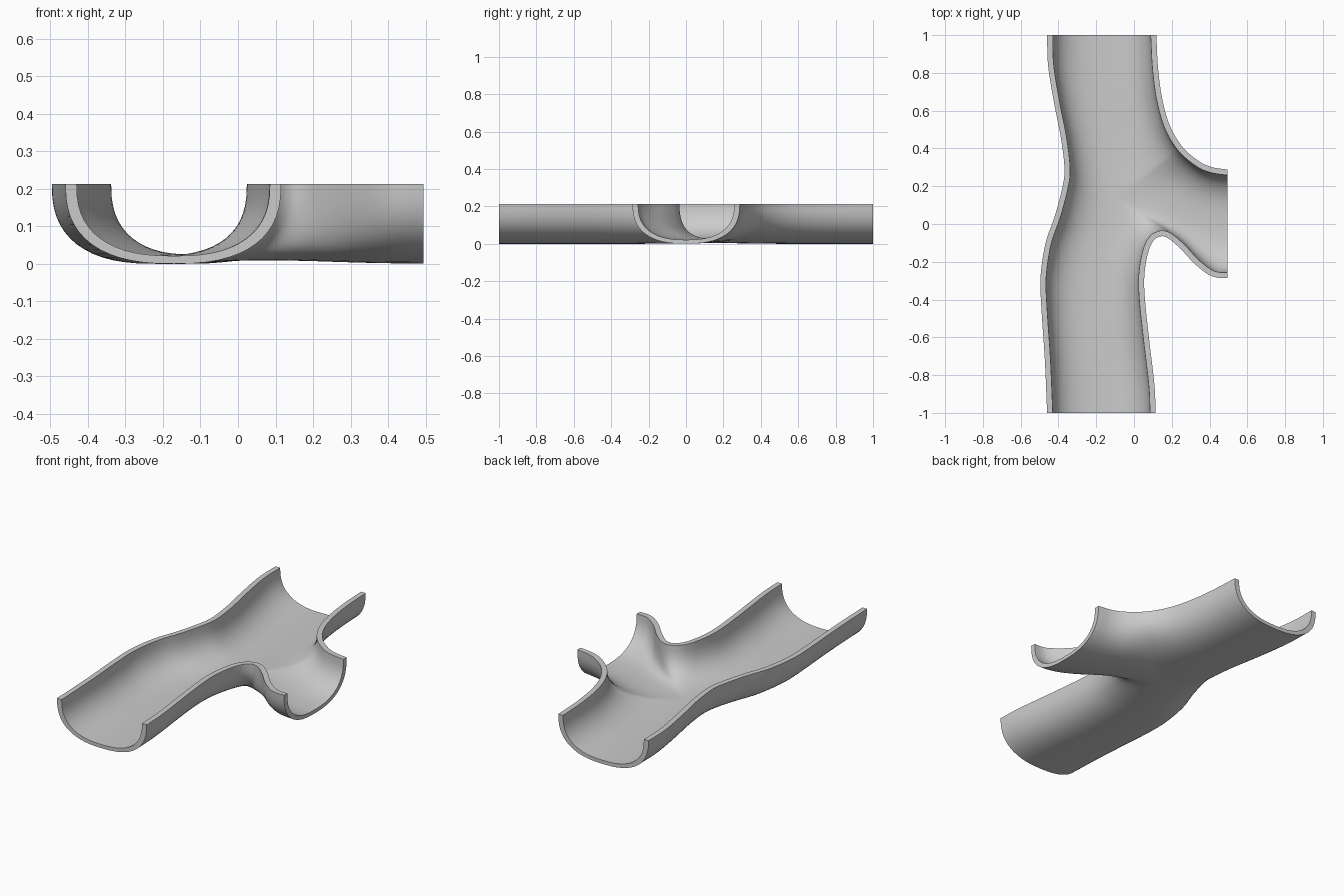
import bpy, bmesh, math
from mathutils import Vector

if "Cube" in bpy.data.objects:
    bpy.data.objects.remove(bpy.data.objects["Cube"])

N, M = 32, 14          # samples along each half wall / across the profile
TOP, WALL, FLOOR = 0.213, 0.03, 0.021


def spline(pts, n=12):
    """Dense Catmull-Rom curve; control point k lands on index k*n."""
    p = [Vector(q) for q in pts]
    p = [2 * p[0] - p[1]] + p + [2 * p[-1] - p[-2]]
    out = []
    for i in range(1, len(p) - 2):
        a, b, c, d = p[i - 1:i + 3]
        for k in range(n):
            t = k / n
            out.append(0.5 * (2 * b + (c - a) * t + (2 * a - 5 * b + 4 * c - d) * t * t
                              + (3 * b - a - 3 * c + d) * t ** 3))
    return out + [p[-2]]


def resample(c):
    """N equal steps by arc length."""
    s = [0]
    for a, b in zip(c, c[1:]):
        s.append(s[-1] + (b - a).length)
    out, j = [], 0
    for i in range(N + 1):
        d = s[-1] * i / N
        while j < len(c) - 2 and s[j + 1] < d:
            j += 1
        out.append(c[j].lerp(c[j + 1], min(1, (d - s[j]) / (s[j + 1] - s[j]))))
    return out


def halves(pts, k):
    c = spline(pts)
    return resample(c[:k * 12 + 1]), resample(c[k * 12:])


# Floor centre lines: main channel split at the junction, plus the branch
low, up = halves([(-.17, -1), (-.19, -.7), (-.22, -.4), (-.2, -.15), (-.11, .13),
                  (-.115, .4), (-.15, .7), (-.17, 1)], 4)
branch = resample(spline([(-.11, .13), (.1, .12), (.3, .05), (.495, 0)]))

# Outer wall lines as seen from above, split opposite the junction
left = halves([(-.46, -1), (-.472, -.72), (-.49, -.45), (-.495, -.28), (-.468, -.1),
               (-.42, .04), (-.38, .19), (-.368, .29), (-.386, .45), (-.423, .64),
               (-.455, .84), (-.46, 1)], 6)
crook = halves([(.115, -1), (.108, -.85), (.08, -.61), (.058, -.4), (.055, -.27),
                (.075, -.15), (.105, -.085), (.14, -.065), (.18, -.075), (.245, -.13),
                (.32, -.21), (.39, -.265), (.44, -.284), (.495, -.286)], 7)
bend = halves([(.495, .288), (.41, .302), (.34, .335), (.255, .41), (.19, .52),
               (.15, .66), (.128, .82), (.118, 1)], 3)

bm = bmesh.new()


def add_side(wall, seam):
    """One side of the trough: outer and inner skin from wall line to floor line."""
    w, s = wall[0] + wall[1][1:], seam[0] + seam[1][1:]
    last = len(w) - 1
    skins = ([], [])
    for i in range(last + 1):
        to_seam = (s[i] - w[i]).normalized()
        nrm = to_seam
        if 0 < i < last:
            t = (w[i + 1] - w[i - 1]).normalized()
            nrm = Vector((-t.y, t.x))
            if nrm.dot(to_seam) < 0:
                nrm = -nrm
        for k, skin in enumerate(skins):
            edge, base = w[i] + nrm * WALL * k, FLOOR * k
            row = []
            for j in range(M + 1):
                a = math.pi / 2 * j / M
                f = 1 - max(0, math.cos(a)) ** 0.8 if j < M else 1
                h = math.sin(a) ** 0.8
                q = edge.lerp(s[i], f)
                lift = .009 * math.exp(-((q.x - .08) ** 2 + (q.y - .1) ** 2) / .06)
                row.append(bm.verts.new((q.x, q.y, TOP - (TOP - base - lift) * h)))
            skin.append(row)
    o, n = skins
    for i in range(last):
        for g in skins:
            for j in range(M):
                bm.faces.new((g[i][j], g[i + 1][j], g[i + 1][j + 1], g[i][j + 1]))
        bm.faces.new((o[i][0], o[i + 1][0], n[i + 1][0], n[i][0]))      # rim
    for i in (0, last):                                                # open ends
        for j in range(M):
            bm.faces.new((o[i][j], o[i][j + 1], n[i][j + 1], n[i][j]))


add_side(left, (low, up))
add_side(crook, (low, branch))
add_side(bend, (branch[::-1], up))

bmesh.ops.remove_doubles(bm, verts=bm.verts, dist=1e-5)
bmesh.ops.recalc_face_normals(bm, faces=bm.faces)
mesh = bpy.data.meshes.new("branched_trough")
bm.to_mesh(mesh)
bm.free()
trough = bpy.data.objects.new("branched_trough", mesh)
bpy.context.collection.objects.link(trough)
bpy.context.view_layer.objects.active = trough
trough.select_set(True)
bpy.ops.object.shade_smooth_by_angle(angle=math.radians(40))
